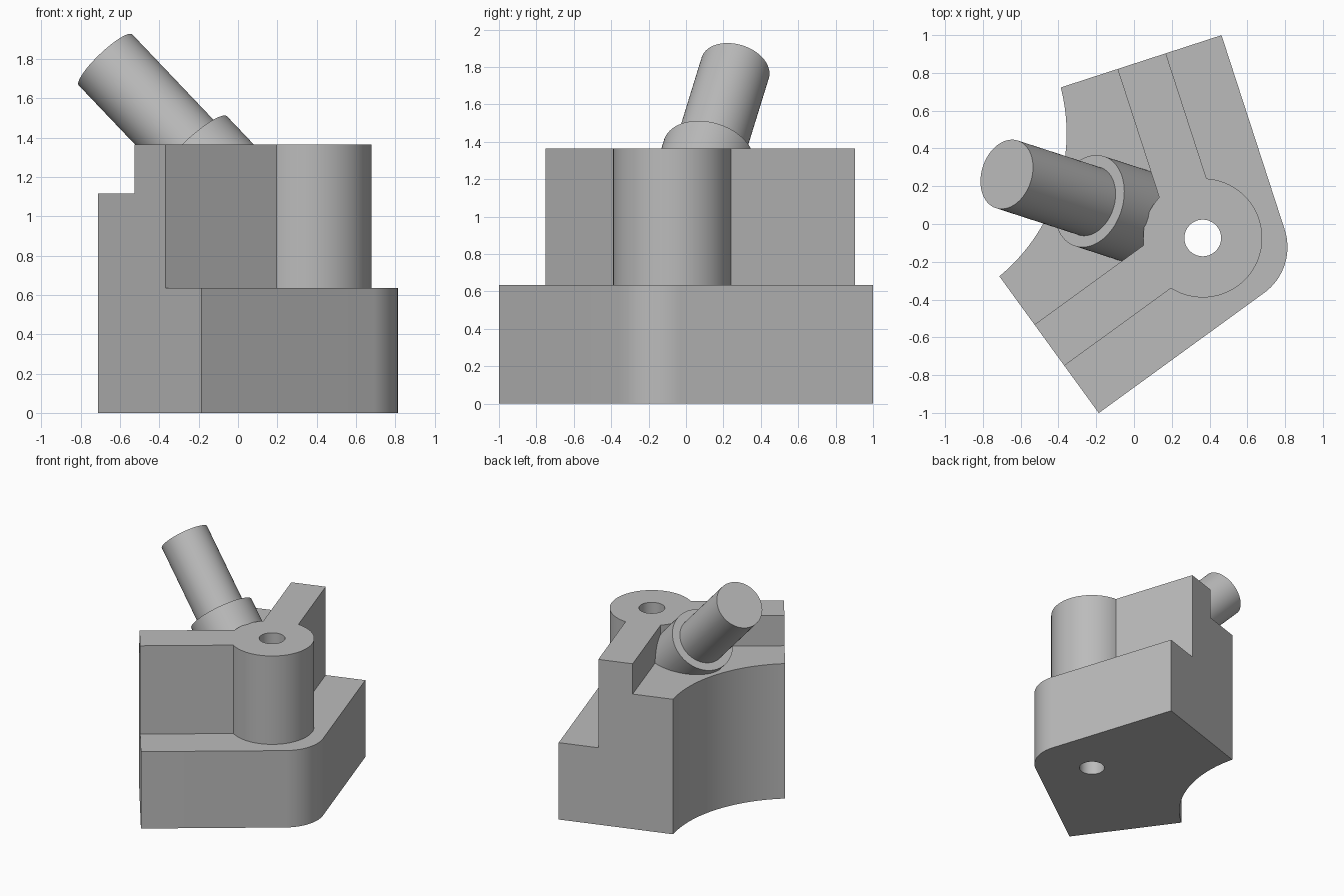
import bpy, bmesh, math
from math import sin, cos, pi, radians
from mathutils import Matrix, Vector

cube = bpy.data.objects.get("Cube")
if cube:
    bpy.data.objects.remove(cube, do_unlink=True)

grey = bpy.data.materials.new("plain_grey")
grey.use_nodes = True
grey.diffuse_color = (0.5, 0.5, 0.5, 1)
grey.node_tree.nodes["Principled BSDF"].inputs["Base Color"].default_value = (0.5, 0.5, 0.5, 1)

# Part frame: local x is the symmetry axis, from the rounded corner to the hollow
FRAME = Matrix.Translation((0.013, 0.04, 0)) @ Matrix.Rotation(radians(162), 4, "Z")
HALF = radians(54)          # half the angle between the two arms
CORNER, ARM, WIDTH = -0.896, 1.3, 0.895
LEDGE, INNER = 0.31, 0.579  # wall lines, measured in from the outer edges
STEP_Z, FLOOR_Z, TOP_Z = 0.635, 1.115, 1.365
PIN_X, BOSS_R, HOLE_R = -0.369, 0.315, 0.097


def make_object(name, bm):
    bmesh.ops.recalc_face_normals(bm, faces=bm.faces)
    mesh = bpy.data.meshes.new(name)
    bm.to_mesh(mesh)
    bm.free()
    mesh.transform(FRAME)
    mesh.materials.append(grey)
    obj = bpy.data.objects.new(name, mesh)
    bpy.context.collection.objects.link(obj)
    return obj


def prism(name, outline, z0, z1):
    bm = bmesh.new()
    face = bm.faces.new([bm.verts.new((x, y, z0)) for x, y in outline])
    top = bmesh.ops.extrude_face_region(bm, geom=[face])["geom"]
    verts = [v for v in top if isinstance(v, bmesh.types.BMVert)]
    bmesh.ops.translate(bm, verts=verts, vec=(0, 0, z1 - z0))
    return make_object(name, bm)


def cylinder(name, radius, start, length, tilt=0.0):
    bm = bmesh.new()
    bmesh.ops.create_cone(bm, cap_ends=True, segments=96, radius1=radius, radius2=radius, depth=length)
    turn = Matrix.Rotation(tilt, 4, "Y")
    place = Matrix.Translation(start) @ turn @ Matrix.Translation((0, 0, length / 2))
    bmesh.ops.transform(bm, matrix=place, verts=bm.verts)
    return make_object(name, bm)


def arc(cx, radius, a0, a1, steps):
    angles = [a0 + (a1 - a0) * i / steps for i in range(steps + 1)]
    return [(cx + radius * cos(a), radius * sin(a)) for a in angles]


def apex(inset):
    return (CORNER + inset / sin(HALF), 0)


def arm_end(inset):
    return (CORNER + ARM * cos(HALF) + inset * sin(HALF),
            ARM * sin(HALF) - inset * cos(HALF))


def mirrored(point):
    return (point[0], -point[1])


def combine(target, other, operation):
    mod = target.modifiers.new(operation, "BOOLEAN")
    mod.operation, mod.object, mod.solver = operation, other, "EXACT"
    graph = bpy.context.evaluated_depsgraph_get()
    target.data = bpy.data.meshes.new_from_object(target.evaluated_get(graph))
    target.modifiers.clear()
    bpy.data.objects.remove(other, do_unlink=True)


def smooth(obj):
    bpy.ops.object.select_all(action="DESELECT")
    obj.select_set(True)
    bpy.context.view_layer.objects.active = obj
    bpy.ops.object.shade_smooth_by_angle(angle=radians(30))


# Hollow between the two arm ends
inner_end = arm_end(WIDTH)
HOLLOW_X = 1.419
spread = math.atan2(inner_end[1], HOLLOW_X - inner_end[0])
hollow_r = math.hypot(inner_end[1], HOLLOW_X - inner_end[0])
hollow = arc(HOLLOW_X, hollow_r, pi - spread, pi + spread, 40)

# Stepped body: base with rounded corner, raised block, walls and boss
FILLET = 0.3
rounded = arc(apex(FILLET)[0], FILLET, pi + pi / 2 - HALF, pi / 2 + HALF, 24)
body = prism("body", rounded + [arm_end(0)] + hollow + [mirrored(arm_end(0))], 0, STEP_Z)
block = prism("block", [apex(LEDGE), arm_end(LEDGE)] + hollow + [mirrored(arm_end(LEDGE))],
              STEP_Z, FLOOR_Z)
walls = prism("walls", [apex(LEDGE), arm_end(LEDGE), arm_end(INNER), apex(INNER),
                        mirrored(arm_end(INNER)), mirrored(arm_end(LEDGE))], FLOOR_Z, TOP_Z)
boss = cylinder("boss", BOSS_R, (PIN_X, 0, STEP_Z - 0.2), TOP_Z - STEP_Z + 0.2)
for part in (block, walls, boss):
    combine(body, part, "UNION")
combine(body, cylinder("pin_hole", HOLE_R, (PIN_X, 0, -0.2), 2), "DIFFERENCE")

# Merge flush faces
bm = bmesh.new()
bm.from_mesh(body.data)
bmesh.ops.remove_doubles(bm, verts=bm.verts, dist=0.0001)
bmesh.ops.dissolve_limit(bm, angle_limit=0.01, verts=bm.verts, edges=bm.edges)
bm.to_mesh(body.data)
bm.free()

# Slanted stem: collar sunk into the corner, and shaft
TILT = pi / 4
axis = Vector((sin(TILT), 0, cos(TILT)))
tip = Vector((0.722, 0, 1.795))
COLLAR_DROP, SINK = 0.65, 0.45
collar = cylinder("stem_collar", 0.25, tip - axis * (COLLAR_DROP + SINK), SINK, TILT)
shaft = cylinder("stem_shaft", 0.188, tip - axis * (COLLAR_DROP + 0.1), COLLAR_DROP + 0.1, TILT)

for obj in (body, collar, shaft):
    smooth(obj)
